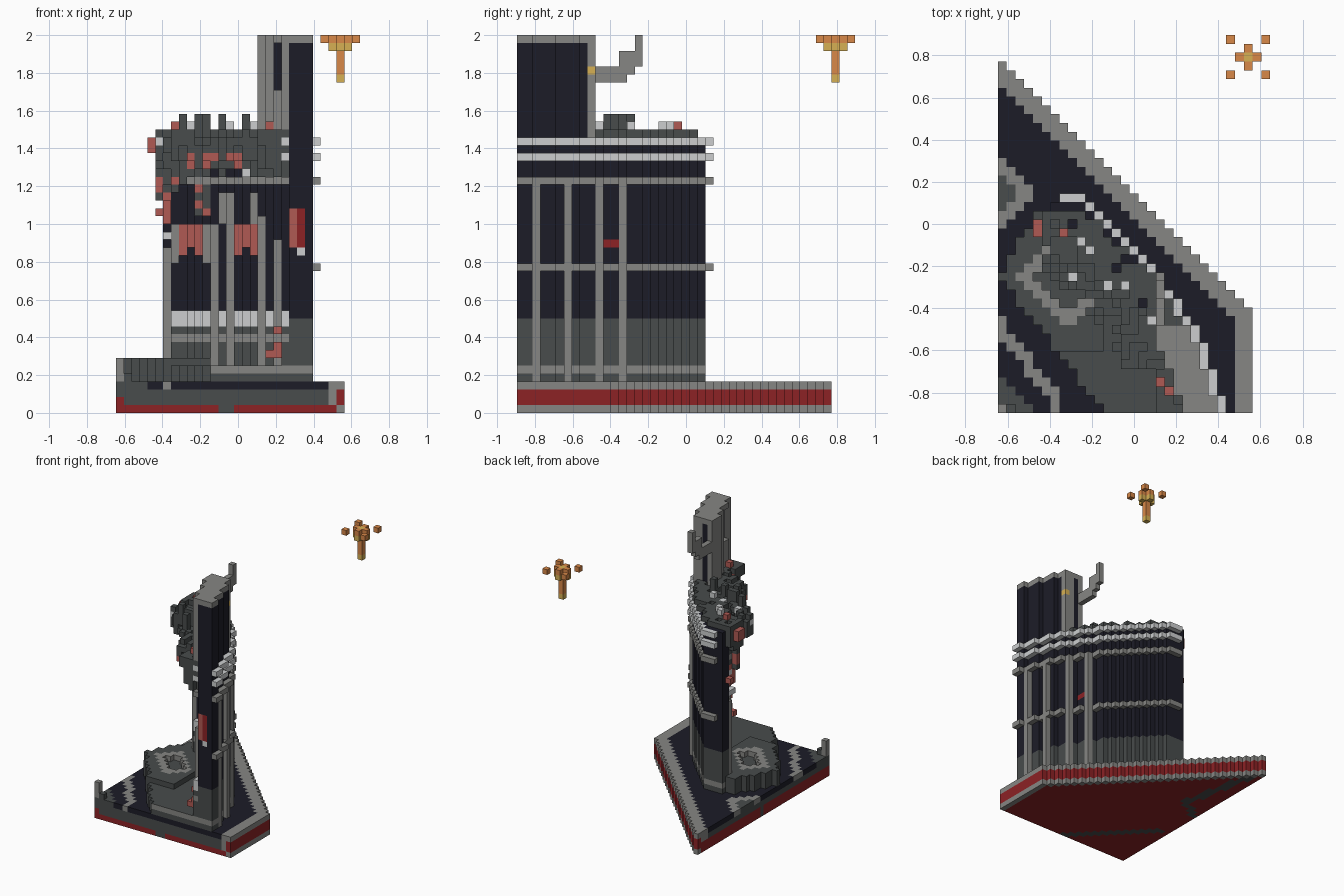
import bpy, bmesh, math, random
from mathutils import Vector

if "Cube" in bpy.data.objects:
    bpy.data.objects.remove(bpy.data.objects["Cube"])
random.seed(4)
UNIT = 1 / 24
ORIGIN = Vector((-15.5, -21.5, 0))

# Palette
COLORS = {"navy": "1c1c27", "dark_grey": "484c4c", "grey": "868683", "light_grey": "cccecf",
          "red": "8c2225", "faded_red": "b05a54", "orange": "d88848", "gold": "d6b054"}
NAMES = list(COLORS)


def linear(pair):
    c = int(pair, 16) / 255
    return ((c + 0.055) / 1.055) ** 2.4


def make_material(name, code):
    mat = bpy.data.materials.new(name)
    mat.use_nodes = True
    rgba = [linear(code[n:n + 2]) for n in (0, 2, 4)] + [1]
    mat.diffuse_color = rgba
    mat.node_tree.nodes["Principled BSDF"].inputs["Base Color"].default_value = rgba
    return mat


MATERIALS = [make_material(n, c) for n, c in COLORS.items()]
blocks = {}


def put(part, i, j, k, color):
    blocks.setdefault((i, j, k), (part, color))


def box(part, xs, ys, zs, color):
    for i in range(*xs):
        for j in range(*ys):
            for k in range(*zs):
                put(part, i, j, k, color)


# Curved wall footprint, as distance from the centre of the round building
def radius(i, j):
    return math.hypot(i + 16.2, j + 10.4)


def in_wall(i, j):
    return 39 <= radius(i, j) < 42 and i >= 6 and 0 <= j < 24


def in_room(i, j):
    left_edge = 13.6 - 1.27 * (i - 0.6)
    back_edge = 16.5 + 1.8 * (i - 0.6)
    return left_edge < j < back_edge and radius(i, j) < 39.5 and j < 24


wall = [(i, j) for i in range(29) for j in range(26) if in_wall(i, j)]
trim = {(i + a, j + b) for i, j in wall for a, b in ((1, 0), (0, 1))}
trim = [(i, j) for i, j in trim if not in_wall(i, j) and radius(i, j) >= 41]


# Painted strips on the underside
def under_strip(i, j):
    if 23 <= j < 38:
        return abs(i - 4.5 + 0.2 * (j - 23)) < 0.9
    return (20 <= j < 23 and abs(i - 1.5 * (j - 20)) < 1.3) or (j < 13 and abs(i + j - 13.7) < 0.9)


# Base slab with a grey rim and painted floor bands
for i in range(29):
    for j in range(40 - i):
        edge = i == 28 or j == 39 - i
        rim = i >= 27 or j >= 37 - i
        band = abs(1.3 * i + j - 8.9) < 1.1 and i < 7
        notch = abs(j - 24.5) + i
        for k in range(4):
            if edge:
                color = "red" if k in (1, 2) else "grey"
            elif k == 3:
                color = "grey" if rim or band or 2 <= notch < 3.6 else "navy"
                if notch < 2 or i + j < 4:
                    color = "dark_grey"
            elif k == 0 or (k == 1 and i == 0):
                color = "dark_grey" if under_strip(i, j) else "red"
            else:
                color = "grey" if rim else "dark_grey"
            put("base", i, j, k, color)
box("corner_post", (0, 1), (0, 1), (4, 7), "grey")
box("corner_post", (1, 2), (0, 1), (4, 5), "dark_grey")

# Room floor, raised platform and sunken frame
for i in range(28):
    for j in range(24):
        if not in_room(i, j) or in_wall(i, j):
            continue
        put("room_floor", i, j, 4, "dark_grey")
        put("room_floor", i, j, 5, "grey" if j == 0 and i > 11 else "dark_grey")
        u, v = i + 0.5 - 7, j + 0.5 - 14.4
        along, across = abs(0.7 * u - 0.7 * v), abs(0.7 * u + 0.7 * v)
        framed = along < 4 and across < 2.5
        pit = along < 2.9 and across < 1.5
        if i < 12 and j > 6 and not pit:
            put("platform", i, j, 6, "grey" if framed else "dark_grey")
        if abs(i - 10) + abs(j - 8.4) < 2.2:
            put("floor_stone", i, j, 6, "grey")

# Curved wall with the tall standing end
for i, j in wall:
    for k in range(4, 48 if j < 10 else 35):
        color = "navy" if k > 11 else "grey" if k == 5 else "dark_grey"
        outer_post = j == 9 and k > 34 and (i == 18 or radius(i, j) > 40.5)
        if k == 47 or outer_post:
            color = "grey"
        if k == 21 and j in (11, 12) and radius(i, j) > 40.5:
            color = "red"
        if j == 0 and 21 <= k < 26 and i < 24:
            color = "faded_red" if i == 22 else "red"
        if j == 0 and k == 20 and i == 23:
            color = "light_grey"
        put("wall", i, j, k, color)
blocks[(21, 9, 43)] = ("wall", "gold")

# Outer ledges and pilasters
for i, j in trim:
    for k, color in ((18, "grey"), (29, "grey"), (32, "light_grey"), (34, "light_grey")):
        put("ledges", i, j, k, color)
    if j in (2, 6, 10, 13):
        box("pilasters", (i, i + 1), (j, j + 1), (4, 30), "grey")
for k in (32, 34):
    box("inner_ledges", (21, 22), (0, 1), (k, k + 1), "light_grey")

# Inner lining: columns, arches, sill and beam
COLUMN_TOPS = {6: 21, 12: 24, 13: 0, 14: 28, 18: 25, 20: 22}
for i in range(6, 25):
    for j in range(24):
        if not 38.1 <= radius(i, j) < 39:
            continue
        offset = min(abs(i - 9), abs(i - 16))
        for k in range(6, 30):
            if k < COLUMN_TOPS.get(i, 0) or (i in (13, 17) and 23 < k < 28):
                put("inner_columns", i, j, k, "grey")
            elif k in (11, 12):
                put("inner_sill", i, j, k, "light_grey")
            elif k in (9, 29):
                put("inner_beams", i, j, k, "grey")
            elif k < 11:
                put("inner_plinth", i, j, k, "dark_grey")
            elif offset < 3 and i not in COLUMN_TOPS and 21 - offset <= k < 24:
                put("inner_arches", i, j, k, "faded_red" if offset < 2 else "grey")
        if j < 10 and i > 17:
            for k in range(36, 48):
                if not (i == 20 and 40 < k < 47):
                    put("tower_lining", i, j, k, "grey")

# Coloured pieces in the broken roof
box("roof_rubble", (20, 21), (4, 5), (35, 37), "faded_red")
box("roof_rubble", (19, 20), (2, 3), (35, 37), "faded_red")
box("roof_rubble", (7, 8), (20, 21), (35, 37), "faded_red")
box("roof_rubble", (18, 19), (3, 4), (33, 35), "faded_red")
for i, j in ((9, 19), (10, 18), (14, 14), (17, 10)):
    put("roof_rubble", i, j, 36, "light_grey")

# Broken roof, ragged at its top, bottom and inner edge
for i in range(5, 22):
    for j in range(24):
        r = radius(i, j)
        if in_wall(i, j):
            if random.random() < 0.85 and 9 < j < 23:
                put("roof_rubble", i, j, 35, "dark_grey")
            continue
        if not 33.5 < r < 39 or (j < 5 and i < 18) or random.random() > (r - 32.2) / 4:
            continue
        low = 30 + random.randint(0, 3) + int(39 - r) // 2
        hanging = i < 12 and r > 36.5 and random.random() < 0.35
        if hanging:
            low -= random.randint(1, 6)
        high = 35 + random.choice((0, 0, 1, 1, 1))
        if 11 <= j < 15 and random.random() < 0.35:
            high = 38
        for k in range(low, high):
            streak = k < 30 or (k in (31, 32) and 8 <= i < 16)
            color = "faded_red" if streak and random.random() < 0.55 else "dark_grey"
            if random.random() < 0.02:
                color = "light_grey"
            put("roof_rubble", i, j, k, color)

# Loose pieces at the broken wall end
box("loose_pieces", (4, 5), (20, 22), (33, 35), "faded_red")
box("loose_pieces", (5, 6), (21, 23), (32, 34), "dark_grey")
box("loose_pieces", (5, 6), (22, 23), (25, 26), "faded_red")
box("loose_pieces", (6, 7), (20, 22), (24, 27), "faded_red")
box("loose_pieces", (6, 7), (20, 22), (22, 23), "light_grey")

# Debris heap at the foot of the tower
for i in range(19, 22):
    for j in range(2, 9):
        for k in range(6, 6 + random.choice((0, 1, 1, 2))):
            put("debris", i, j, k, "dark_grey")
box("debris", (19, 21), (1, 2), (7, 8), "faded_red")
box("debris", (20, 22), (1, 3), (8, 9), "faded_red")
box("debris", (20, 21), (1, 2), (10, 11), "faded_red")

# Bent beam on the tower end
box("bent_beam", (18, 19), (10, 14), (42, 44), "grey")
box("bent_beam", (18, 19), (13, 15), (43, 46), "grey")
box("bent_beam", (18, 19), (15, 16), (44, 48), "grey")

# Floating flame
box("flame", (28, 29), (40, 41), (42, 43), "gold")
box("flame", (28, 29), (40, 41), (43, 46), "orange")
box("flame", (28, 29), (40, 41), (46, 48), "gold")
for a, b in ((1, 0), (-1, 0), (0, 1), (0, -1)):
    put("flame", 28 + a, 40 + b, 46, "gold")
    put("flame", 28 + a, 40 + b, 47, "orange")
    put("flame", 28 + 2 * (a + b), 40 + 2 * (a - b), 47, "orange")


# Build one mesh per part from the exposed block faces
def build(part):
    bm = bmesh.new()
    corners = {}

    def corner(p):
        key = tuple(p)
        if key not in corners:
            corners[key] = bm.verts.new((Vector(key) + ORIGIN) * UNIT)
        return corners[key]

    for cell, (owner, color) in blocks.items():
        if owner != part:
            continue
        for axis, side in ((a, s) for a in range(3) for s in (0, 1)):
            near = list(cell)
            near[axis] += 2 * side - 1
            if tuple(near) in blocks:
                continue
            loop = []
            for s, t in ((0, 0), (1, 0), (1, 1), (0, 1)):
                p = list(cell)
                p[axis] += side
                p[(axis + 1) % 3] += s
                p[(axis + 2) % 3] += t
                loop.append(corner(p))
            face = bm.faces.new(loop if side else loop[::-1])
            floor_top = part == "room_floor" and axis == 2
            face.material_index = NAMES.index("dark_grey" if floor_top else color)
    mesh = bpy.data.meshes.new(part)
    bm.to_mesh(mesh)
    bm.free()
    for mat in MATERIALS:
        mesh.materials.append(mat)
    bpy.context.collection.objects.link(bpy.data.objects.new(part, mesh))


for part in sorted({owner for owner, _ in blocks.values()}):
    build(part)
